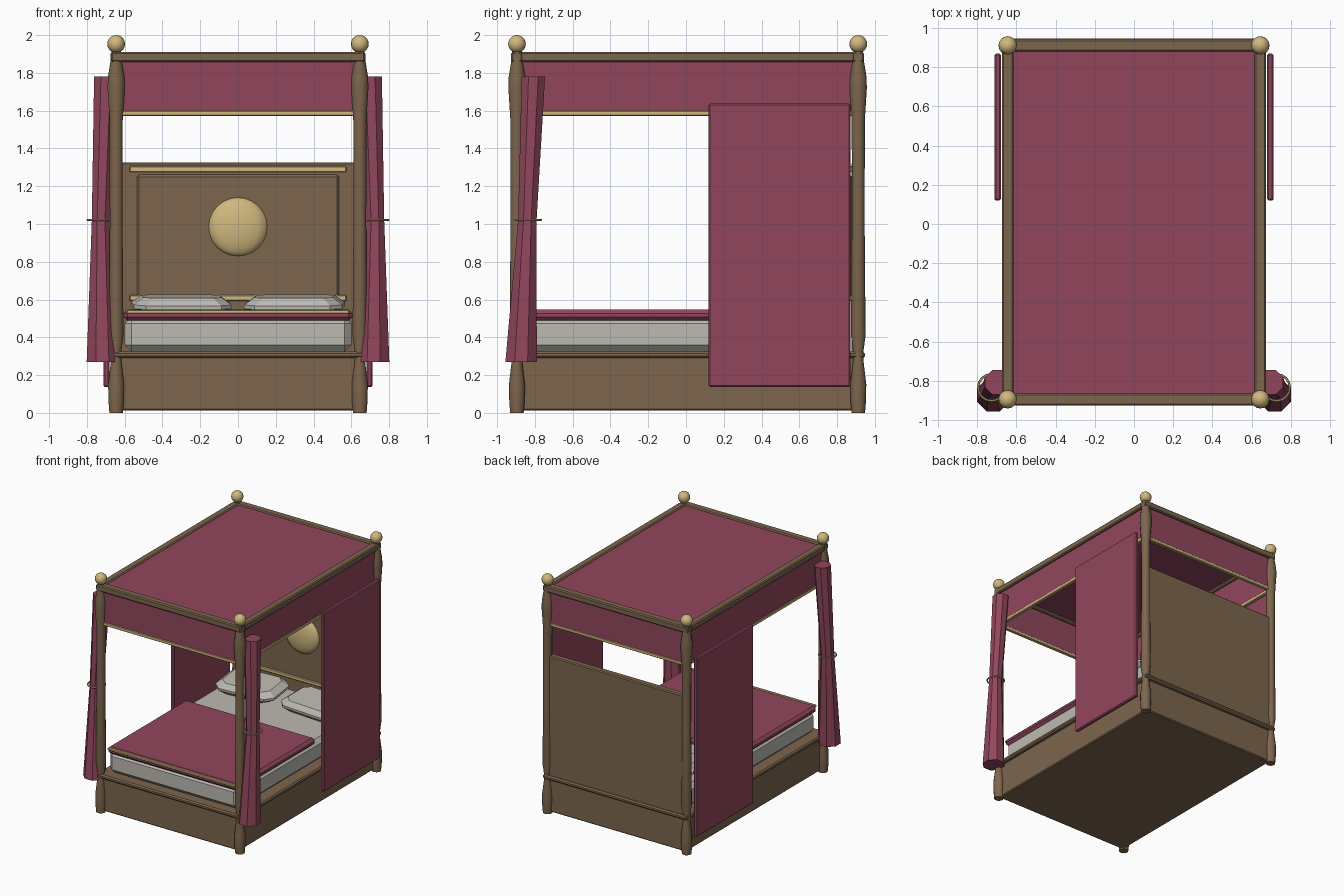
import bpy, bmesh, math
from mathutils import Vector

cube = bpy.data.objects.get("Cube")
if cube:
    bpy.data.objects.remove(cube, do_unlink=True)


def material(name, rgb):
    m = bpy.data.materials.new(name)
    m.use_nodes = True
    m.diffuse_color = (*rgb, 1)
    m.node_tree.nodes["Principled BSDF"].inputs["Base Color"].default_value = (*rgb, 1)
    return m


WOOD = material("walnut wood", (0.205, 0.132, 0.075))
CLOTH = material("burgundy cloth", (0.285, 0.062, 0.108))
GOLD = material("pale gold", (0.63, 0.48, 0.21))
LINEN = material("grey linen", (0.50, 0.49, 0.44))


def finish(name, bm, mat, smooth=False):
    bmesh.ops.recalc_face_normals(bm, faces=bm.faces)
    me = bpy.data.meshes.new(name)
    bm.to_mesh(me)
    bm.free()
    ob = bpy.data.objects.new(name, me)
    bpy.context.collection.objects.link(ob)
    me.materials.append(mat)
    if smooth:
        bpy.ops.object.select_all(action='DESELECT')
        ob.select_set(True)
        bpy.context.view_layer.objects.active = ob
        bpy.ops.object.shade_smooth_by_angle(angle=math.radians(40))
    return ob


def box(name, mat, x, y, z, bevel=0.0):
    """Box from (min, max) ranges, with an optional chamfer."""
    bm = bmesh.new()
    bmesh.ops.create_cube(bm, size=1)
    for v in bm.verts:
        v.co = [r[0] + (c + 0.5) * (r[1] - r[0]) for r, c in zip((x, y, z), v.co)]
    if bevel:
        bmesh.ops.bevel(bm, geom=bm.edges[:], offset=bevel, segments=1, affect='EDGES')
    return finish(name, bm, mat)


def loft(name, mat, rings, sides, smooth=False):
    """Skin of round rings, each given as (x, y, z, radius)."""
    bm = bmesh.new()
    loops = []
    for x, y, z, r in rings:
        angles = [2 * math.pi * (i + 0.5) / sides for i in range(sides)]
        loops.append([bm.verts.new((x + r * math.cos(a), y + r * math.sin(a), z)) for a in angles])
    for a, b in zip(loops, loops[1:]):
        for i in range(sides):
            j = (i + 1) % sides
            bm.faces.new((a[i], a[j], b[j], b[i]))
    bm.faces.new(loops[0])
    bm.faces.new(loops[-1])
    return finish(name, bm, mat, smooth)


def ball(name, mat, centre, scale, segments=16, rings=10):
    bm = bmesh.new()
    bmesh.ops.create_uvsphere(bm, u_segments=segments, v_segments=rings, radius=1)
    for v in bm.verts:
        v.co = Vector(centre) + Vector(scale) * v.co
    return finish(name, bm, mat, True)


PX, FRONT, BACK = 0.645, -0.895, 0.912

# Turned corner posts with ball finials
POST = [(0, .037), (.06, .042), (.15, .044), (.28, .028), (.33, .029), (.41, .04),
        (1.0, .035), (1.55, .036), (1.72, .047), (1.78, .045), (1.88, .028), (1.92, .026)]
for side, sx in (("left", 1), ("right", -1)):
    for end, py in (("front", FRONT), ("back", BACK)):
        loft(f"{end}_{side}_post", WOOD, [(sx * PX, py, z, r) for z, r in POST], 12, True)
        ball(f"{end}_{side}_finial", GOLD, (sx * PX, py, 1.953), (.047, .047, .047))

# Bed base and its moulding
box("bed_base", WOOD, (-.64, .64), (FRONT - .005, BACK + .005), (.012, .30), .008)
box("base_moulding", WOOD, (-.67, .67), (FRONT - .03, BACK + .035), (.29, .325), .01)

# Canopy top, rails, valances and gold trims
box("canopy_top", CLOTH, (-.625, .625), (FRONT + .01, BACK - .01), (1.88, 1.9))
RAIL, DROP, TRIM = (1.858, 1.91), (1.595, 1.87), (1.573, 1.6)
for side, sx in (("left", 1), ("right", -1)):
    def across(half, c=sx * PX):
        return (c - half, c + half)
    length = (FRONT + .02, BACK - .02)
    box(f"{side}_canopy_rail", WOOD, across(.03), length, RAIL, .008)
    box(f"{side}_valance", CLOTH, across(.01), length, DROP)
    box(f"{side}_valance_trim", GOLD, across(.014), length, TRIM, .004)
for end, y in (("front", FRONT), ("back", BACK)):
    width = (-.63, .63)
    box(f"{end}_canopy_rail", WOOD, (-.672, .672), (y - .032, y + .03), RAIL, .008)
    box(f"{end}_valance", CLOTH, width, (y - .01, y + .01), DROP)
    box(f"{end}_valance_trim", GOLD, width, (y - .014, y + .014), TRIM, .004)

# Headboard with raised panel, gold strips and round boss
box("headboard", WOOD, (-.625, .625), (.875, .93), (.31, 1.325), .008)
box("headboard_panel", WOOD, (-.535, .535), (.855, .88), (.6, 1.262), .012)
for name, z in (("upper", 1.29), ("lower", .608)):
    box(f"{name}_headboard_strip", GOLD, (-.575, .575), (.845, .88), (z - .016, z + .016), .005)
ball("headboard_boss", GOLD, (0, .855, .985), (.155, .05, .155), 16, 12)

# Mattress, blanket and blanket trim
box("mattress", LINEN, (-.6, .6), (-.865, .865), (.325, .508), .035)
box("blanket", CLOTH, (-.605, .605), (-.875, .17), (.488, .547), .02)
box("blanket_trim", GOLD, (-.59, .59), (-.888, -.865), (.526, .546), .004)

# Pillows: chamfered slabs pinched at top and bottom
for side, sx in (("left", 1), ("right", -1)):
    bm = bmesh.new()
    loops = []
    for z, grow in ((-.045, .78), (-.008, 1.0), (.012, 1.0), (.05, .8)):
        outline = [(.26, .11), (.2, .17), (-.2, .17), (-.26, .11),
                   (-.26, -.11), (-.2, -.17), (.2, -.17), (.26, -.11)]
        loops.append([bm.verts.new((x * grow, y * grow, z)) for x, y in outline])
    for a, b in zip(loops, loops[1:]):
        for i in range(8):
            bm.faces.new((a[i], a[i - 1], b[i - 1], b[i]))
    bm.faces.new(loops[0])
    bm.faces.new(loops[-1])
    pillow = finish(f"{side}_pillow", bm, LINEN)
    pillow.location = (sx * .3, .62, .567)
    pillow.rotation_euler = (math.radians(4), 0, sx * math.radians(-4))

# Side curtains at the head, gathered curtains with tie rings at the foot
for side, sx in (("left", 1), ("right", -1)):
    box(f"{side}_back_curtain", CLOTH, sorted((sx * .68, sx * .713)), (.12, .87), (.137, 1.637), .008)
    loft(f"{side}_front_curtain", CLOTH,
         [(sx * .718, -.873, .27, .09), (sx * .725, -.84, 1.02, .053), (sx * .7, -.808, 1.78, .067)], 8)
    bpy.ops.mesh.primitive_torus_add(location=(sx * .728, -.835, 1.022), major_radius=.068,
                                     minor_radius=.006, major_segments=16, minor_segments=6)
    ring = bpy.context.object
    ring.name = f"{side}_curtain_tie"
    ring.data.materials.append(GOLD)
